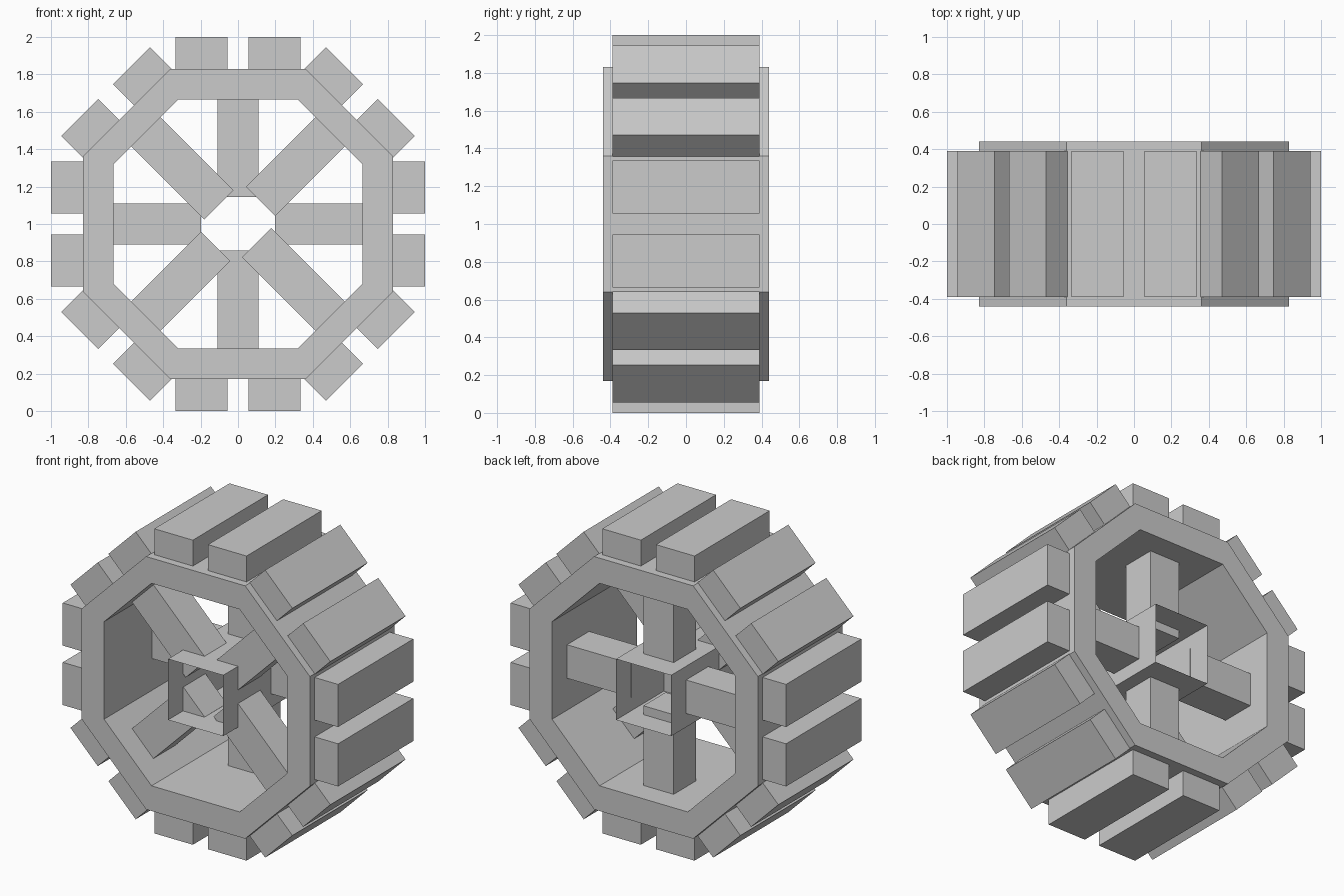
import bpy, bmesh, math
from mathutils import Matrix, Vector

if "Cube" in bpy.data.objects:
    bpy.data.objects.remove(bpy.data.objects["Cube"])

CENTRE = Matrix.Translation((0, 0, 1))


def finish(name, bm):
    mesh = bpy.data.meshes.new(name)
    bm.to_mesh(mesh)
    bm.free()
    obj = bpy.data.objects.new(name, mesh)
    bpy.context.collection.objects.link(obj)
    return obj


def radial_box(name, angle, tangent, depth, radius):
    """Box given by tangent, y and radius ranges, turned about the axle."""
    bm = bmesh.new()
    bmesh.ops.create_cube(bm, size=1)
    ranges = (tangent, depth, radius)
    for v in bm.verts:
        v.co = Vector([r[0] if c < 0 else r[1] for c, r in zip(v.co, ranges)])
    bm.transform(CENTRE @ Matrix.Rotation(math.radians(angle), 4, 'Y'))
    return finish(name, bm)


def octagon(bm, apothem, half_side, y):
    a, h = apothem, half_side
    pts = [(h, a), (a, h), (a, -h), (h, -a), (-h, -a), (-a, -h), (-a, h), (-h, a)]
    return [bm.verts.new((x, y, z + 1)) for x, z in pts]


# Octagonal rim: four loops bridged into a closed ring
bm = bmesh.new()
loops = [octagon(bm, 0.83, 0.36, -0.44), octagon(bm, 0.83, 0.36, 0.44),
         octagon(bm, 0.665, 0.32, 0.44), octagon(bm, 0.665, 0.32, -0.44)]
for i in range(4):
    a, b = loops[i], loops[(i + 1) % 4]
    for j in range(8):
        k = (j + 1) % 8
        bm.faces.new((a[j], a[k], b[k], b[j]))
bmesh.ops.recalc_face_normals(bm, faces=bm.faces)
finish("rim", bm)

# Two tread blocks on each side of the rim
for i in range(8):
    for side, tangent in (("a", (-0.335, -0.055)), ("b", (0.055, 0.335))):
        radial_box(f"tread_block_{i}{side}", i * 45, tangent, (-0.39, 0.39), (0.83, 1.0))

# Upright and level spokes at the back, diagonal spokes at the front
inner = [0.145, 0.172, 0.197, 0.141, 0.142, 0.170, 0.197, 0.145]
for i in range(8):
    diagonal = i % 2
    depth = (-0.285, -0.055) if diagonal else (0.055, 0.285)
    outer = 0.70 if diagonal else 0.67
    radial_box(f"spoke_{i}", i * 45, (-0.11, 0.11), depth, (inner[i], outer))

# Hub: thin open-ended square sleeve
bm = bmesh.new()
corners = [(-0.2, 0.8), (0.2, 0.8), (0.2, 1.2), (-0.2, 1.2)]
front = [bm.verts.new((x, -0.44, z)) for x, z in corners]
back = [bm.verts.new((x, 0.44, z)) for x, z in corners]
for j in range(4):
    k = (j + 1) % 4
    bm.faces.new((front[j], front[k], back[k], back[j]))
bmesh.ops.recalc_face_normals(bm, faces=bm.faces)
finish("hub_sleeve", bm)
